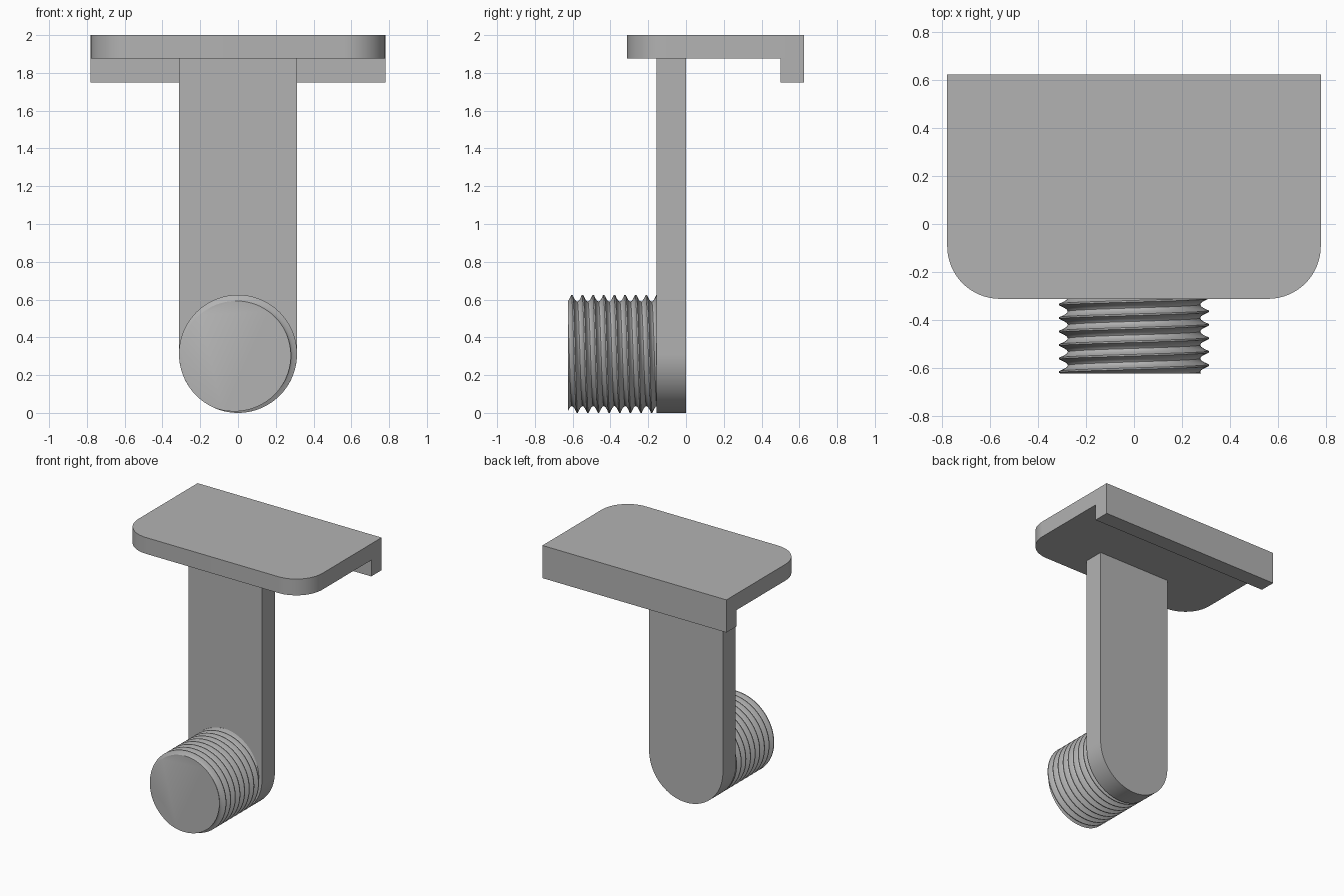
import bpy
import bmesh
from math import sin, cos, pi, radians

cube = bpy.data.objects.get("Cube")
if cube:
    bpy.data.objects.remove(cube, do_unlink=True)

# Single grey finish
GREY = (0.45, 0.45, 0.45, 1.0)
grey = bpy.data.materials.new("plain grey")
grey.use_nodes = True
grey.diffuse_color = GREY
grey.node_tree.nodes["Principled BSDF"].inputs["Base Color"].default_value = GREY


def finish(name, bm):
    """Turn a bmesh into a named object with sharp-edged smooth shading."""
    bmesh.ops.recalc_face_normals(bm, faces=bm.faces)
    mesh = bpy.data.meshes.new(name)
    bm.to_mesh(mesh)
    bm.free()
    mesh.materials.append(grey)
    obj = bpy.data.objects.new(name, mesh)
    bpy.context.collection.objects.link(obj)
    bpy.ops.object.select_all(action='DESELECT')
    obj.select_set(True)
    bpy.context.view_layer.objects.active = obj
    bpy.ops.object.shade_smooth_by_angle(angle=radians(30))
    return obj


def extrude_outline(name, points, depth):
    """Extrude a flat outline of 3D points along a vector."""
    bm = bmesh.new()
    face = bm.faces.new([bm.verts.new(p) for p in points])
    ext = bmesh.ops.extrude_face_region(bm, geom=[face], use_keep_orig=True)
    moved = [v for v in ext["geom"] if isinstance(v, bmesh.types.BMVert)]
    bmesh.ops.translate(bm, verts=moved, vec=depth)
    return finish(name, bm)


def arc(cx, cy, r, start, end, steps):
    angles = [radians(start + (end - start) * i / steps) for i in range(steps + 1)]
    return [(cx + r * cos(a), cy + r * sin(a)) for a in angles]


HALF_W, FRONT, BACK = 0.78, -0.3125, 0.625
R = 0.3125
PLATE_Y = -0.156

# Shelf with rounded front corners
corner = 0.22
outline = [(HALF_W, BACK), (-HALF_W, BACK)]
outline += arc(-HALF_W + corner, FRONT + corner, corner, 180, 270, 16)
outline += arc(HALF_W - corner, FRONT + corner, corner, 270, 360, 16)
extrude_outline("shelf", [(x, y, 1.875) for x, y in outline], (0, 0, 0.125))

# Lip hanging from the back edge of the shelf
lip = [(0.5, 1.75), (BACK, 1.75), (BACK, 1.875), (0.5, 1.875)]
extrude_outline("back_lip", [(-HALF_W, y, z) for y, z in lip], (2 * HALF_W, 0, 0))

# Upright with a half-round foot
foot = [(R, 1.875), (-R, 1.875)] + arc(0, R, R, 180, 360, 40)
extrude_outline("upright", [(x, PLATE_Y, z) for x, z in foot], (0, -PLATE_Y, 0))

# Threaded stud: helical rows clamped between its two flat ends
PITCH, DEPTH = 0.0563, 0.036
END, CREST = -0.625, -0.618
SEGMENTS = 72
SAMPLES = [0, 0.06, 0.14, 0.24, 0.37, 0.5, 0.63, 0.76, 0.86, 0.94]


def thread_radius(phase):
    d = phase % 1.0
    d = min(d, 1.0 - d)
    return R - DEPTH * sin(pi / 2 * max(0, d - 0.06) / 0.44)


bm = bmesh.new()
rows = []
for turn in range(-2, 10):
    for s in SAMPLES:
        row = []
        for i in range(SEGMENTS + 1):
            t = i / SEGMENTS
            y = CREST + PITCH * (turn + s + t)
            y = max(END, min(PLATE_Y, y))
            r = thread_radius((y - CREST) / PITCH - t)
            a = pi - 2 * pi * t
            row.append(bm.verts.new((r * cos(a), y, R + r * sin(a))))
        rows.append(row)
for low, high in zip(rows, rows[1:]):
    for i in range(SEGMENTS):
        bm.faces.new((low[i], low[i + 1], high[i + 1], high[i]))
bmesh.ops.remove_doubles(bm, verts=bm.verts, dist=0.0002)
bmesh.ops.dissolve_degenerate(bm, dist=0.0001, edges=bm.edges)

# Flat discs closing the stud
for y in (END, PLATE_Y):
    rim = []
    for i in range(SEGMENTS):
        t = i / SEGMENTS
        r = thread_radius((y - CREST) / PITCH - t)
        a = pi - 2 * pi * t
        rim.append(bm.verts.new((r * cos(a), y, R + r * sin(a))))
    bm.faces.new(rim)
bmesh.ops.remove_doubles(bm, verts=bm.verts, dist=0.0002)
finish("threaded_stud", bm)
